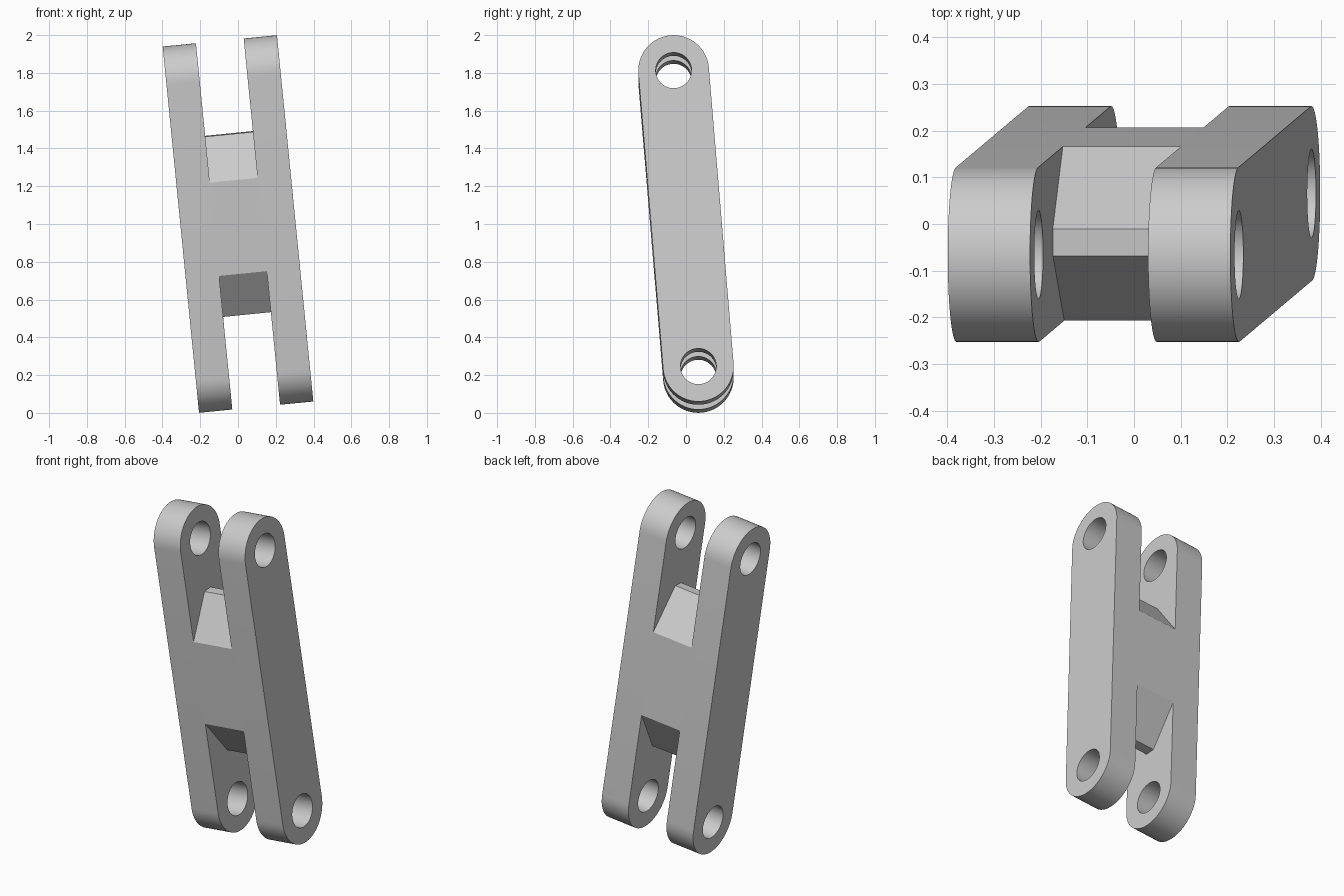
import bpy, bmesh, math
from mathutils import Matrix, Vector

if "Cube" in bpy.data.objects:
    bpy.data.objects.remove(bpy.data.objects["Cube"])

# Link dimensions (local: x width, y depth, z length)
RADIUS, HOLE = 0.187, 0.095
PIN = 0.79                      # pin hole distance from centre
OUTER, INNER = 0.304, 0.127     # half widths outside and between the bars

# Tilted frame of the whole link
w = Vector((-0.0985, -0.083, 0.992)).normalized()
v = w.cross(Vector((1, 0, 0.0985))).normalized()
u = v.cross(w)
frame = Matrix((u, v, w)).transposed().to_4x4()
frame.translation = (0, 0, 1)

grey = bpy.data.materials.new("light_grey")
grey.diffuse_color = (0.6, 0.6, 0.6, 1)
grey.use_nodes = True
grey.node_tree.nodes["Principled BSDF"].inputs["Base Color"].default_value = grey.diffuse_color


def arc(radius, cz, start, end, n):
    return [(radius * math.cos(start + (end - start) * i / n),
             cz + radius * math.sin(start + (end - start) * i / n))
            for i in range(n + 1)]


def extrude_profile(name, loops, x0, x1):
    """Fill closed (y, z) loops, inner loops being holes, and extrude along x."""
    bm = bmesh.new()
    edges = []
    for loop in loops:
        vs = [bm.verts.new((x0, y, z)) for y, z in loop]
        edges += [bm.edges.new((vs[i - 1], vs[i])) for i in range(len(vs))]
    bmesh.ops.triangle_fill(bm, edges=edges, use_beauty=True, use_dissolve=False,
                            normal=(-1, 0, 0))
    ext = bmesh.ops.extrude_face_region(bm, geom=bm.faces[:], use_keep_orig=True)
    moved = [g for g in ext["geom"] if isinstance(g, bmesh.types.BMVert)]
    bmesh.ops.translate(bm, verts=moved, vec=(x1 - x0, 0, 0))
    bmesh.ops.recalc_face_normals(bm, faces=bm.faces[:])
    mesh = bpy.data.meshes.new(name)
    bm.to_mesh(mesh)
    bm.free()
    mesh.transform(frame)
    mesh.materials.append(grey)
    obj = bpy.data.objects.new(name, mesh)
    bpy.context.collection.objects.link(obj)
    bpy.ops.object.select_all(action='DESELECT')
    obj.select_set(True)
    bpy.context.view_layer.objects.active = obj
    bpy.ops.object.shade_smooth_by_angle(angle=math.radians(25))
    return obj


# Side bars: rounded ends with a pin hole at each end
outline = arc(RADIUS, PIN, 0, math.pi, 32) + arc(RADIUS, -PIN, math.pi, 2 * math.pi, 32)
holes = [arc(HOLE, s * PIN, 0, 2 * math.pi, 48)[:-1] for s in (1, -1)]
extrude_profile("left_bar", [outline] + holes, -OUTER, -INNER)
extrude_profile("right_bar", [outline] + holes, INNER, OUTER)

# Web between the bars, tapering to a narrow flat at both ends
quarter = [(RADIUS, 0.249), (0.029, 0.481)]
upper = quarter + [(-y, z) for y, z in reversed(quarter)]
web = upper + [(-y, -z) for y, z in upper]
extrude_profile("centre_web", [web], -INNER, INNER)
